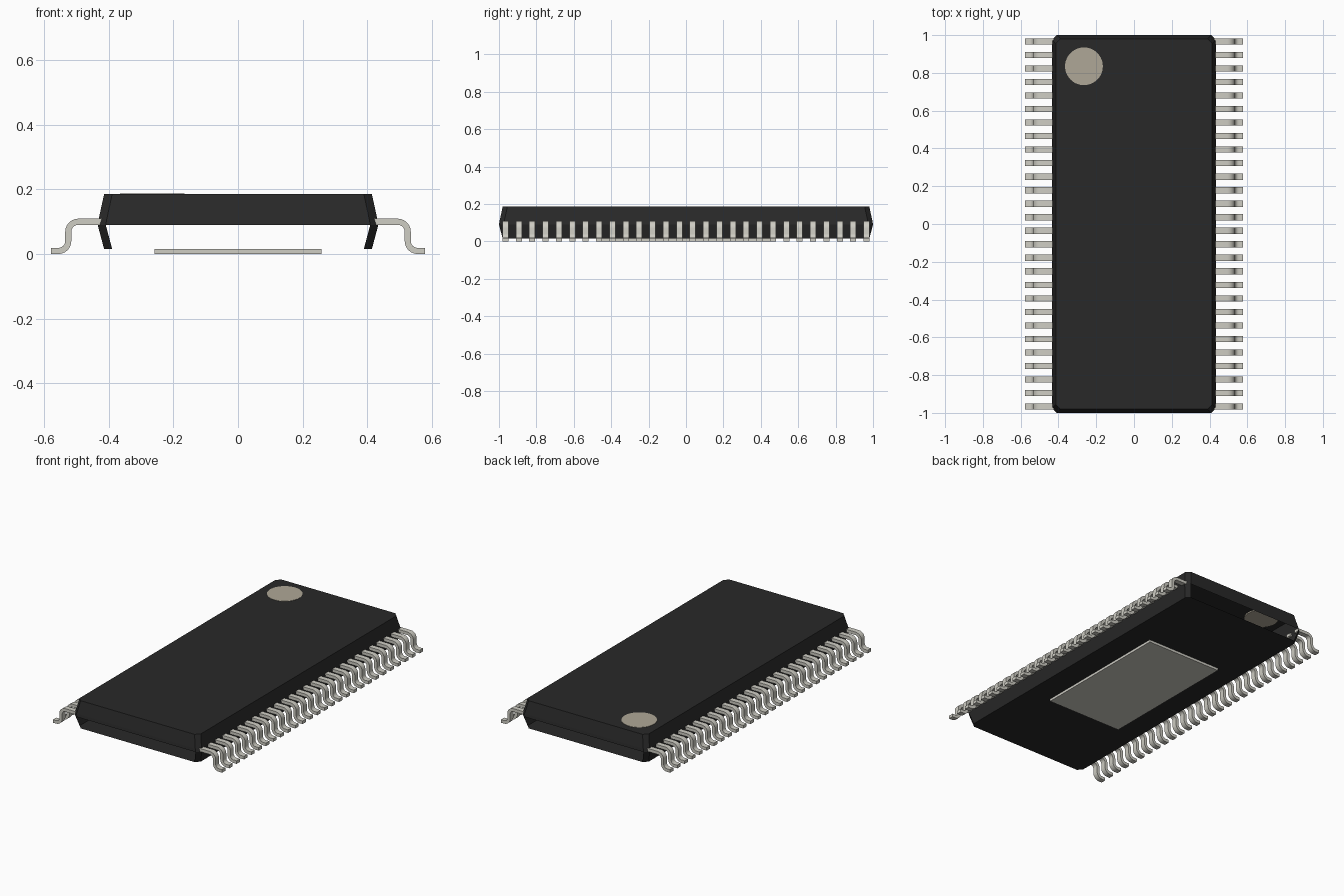
import bpy, bmesh, math

if "Cube" in bpy.data.objects:
    bpy.data.objects.remove(bpy.data.objects["Cube"], do_unlink=True)


def material(name, rgb, rough=0.6):
    m = bpy.data.materials.new(name)
    m.use_nodes = True
    m.diffuse_color = (*rgb, 1)
    bsdf = m.node_tree.nodes["Principled BSDF"]
    bsdf.inputs["Base Color"].default_value = (*rgb, 1)
    bsdf.inputs["Roughness"].default_value = rough
    return m


BLACK = material("black_plastic", (0.022, 0.022, 0.022))
METAL = material("grey_metal", (0.62, 0.61, 0.55))
LABEL = material("light_brown_mark", (0.43, 0.39, 0.31))


def finish(bm, name, mat):
    bmesh.ops.recalc_face_normals(bm, faces=bm.faces)
    me = bpy.data.meshes.new(name)
    bm.to_mesh(me)
    bm.free()
    me.materials.append(mat)
    ob = bpy.data.objects.new(name, me)
    bpy.context.collection.objects.link(ob)
    return ob


# Body: stacked rectangles with cut corners, lower end walls left open
def ring(bm, hx, hy, z, c=0.025):
    pts = [(hx, -hy + c), (hx, hy - c), (hx - c, hy), (c - hx, hy),
           (-hx, hy - c), (-hx, c - hy), (c - hx, -hy), (hx - c, -hy)]
    return [bm.verts.new((x, y, z)) for x, y in pts]


bm = bmesh.new()
rings = [ring(bm, *r) for r in ((0.414, 0.98, 0.015), (0.434, 1.0, 0.09),
                                (0.431, 0.997, 0.108), (0.414, 0.98, 0.186))]
bm.faces.new(rings[0][::-1])
bm.faces.new(rings[-1])
for level, (a, b) in enumerate(zip(rings, rings[1:])):
    for i in range(8):
        if level == 0 and i in (2, 6):
            continue
        j = (i + 1) % 8
        bm.faces.new((a[i], a[j], b[j], b[i]))
finish(bm, "body", BLACK)

# Round orientation mark set through the top face
bm = bmesh.new()
bmesh.ops.create_cone(bm, cap_ends=True, segments=48, radius1=0.1, radius2=0.1, depth=0.009)
bmesh.ops.translate(bm, verts=bm.verts, vec=(-0.265, 0.835, 0.183))
finish(bm, "orientation_mark", LABEL)

# Thermal pad underneath
bm = bmesh.new()
bmesh.ops.create_cube(bm, size=1)
bmesh.ops.scale(bm, verts=bm.verts, vec=(0.516, 0.9, 0.015))
bmesh.ops.translate(bm, verts=bm.verts, vec=(0, 0, 0.0075))
finish(bm, "thermal_pad", METAL)

# Gull-wing lead: centreline points with normals, thickened and extruded
T, W, R, STEPS = 0.019, 0.032, 0.031, 6
Z_TOP, Z_FOOT, X_LEG = 0.1, 0.0095, 0.525
path = [(0.42, Z_TOP, 0, 1)]
for i in range(STEPS + 1):
    a = math.pi / 2 * (1 - i / STEPS)
    path.append((X_LEG - R + R * math.cos(a), Z_TOP - R + R * math.sin(a), math.cos(a), math.sin(a)))
for i in range(STEPS + 1):
    a = math.pi / 2 * i / STEPS
    path.append((X_LEG + R - R * math.cos(a), Z_FOOT + R - R * math.sin(a), math.cos(a), math.sin(a)))
path.append((0.578, Z_FOOT, 0, 1))

LEADS, PITCH = 28, 0.0715
y0 = -PITCH * (LEADS - 1) / 2
bm = bmesh.new()
sections = []
for x, z, nx, nz in path:
    sections.append([bm.verts.new((x + s * nx * T / 2, y0 + w * W / 2, z + s * nz * T / 2))
                     for s, w in ((1, -1), (1, 1), (-1, 1), (-1, -1))])
bm.faces.new(sections[0])
bm.faces.new(sections[-1][::-1])
for a, b in zip(sections, sections[1:]):
    for i in range(4):
        j = (i + 1) % 4
        bm.faces.new((a[i], b[i], b[j], a[j]))
leads = finish(bm, "leads", METAL)

bpy.ops.object.select_all(action='DESELECT')
leads.select_set(True)
bpy.context.view_layer.objects.active = leads
bpy.ops.object.shade_smooth_by_angle(angle=math.radians(35))

# Row along the side, mirrored to the other side
row = leads.modifiers.new("row", 'ARRAY')
row.count = LEADS
row.use_relative_offset = False
row.use_constant_offset = True
row.constant_offset_displace = (0, PITCH, 0)
leads.modifiers.new("both_sides", 'MIRROR').use_axis = (True, False, False)
